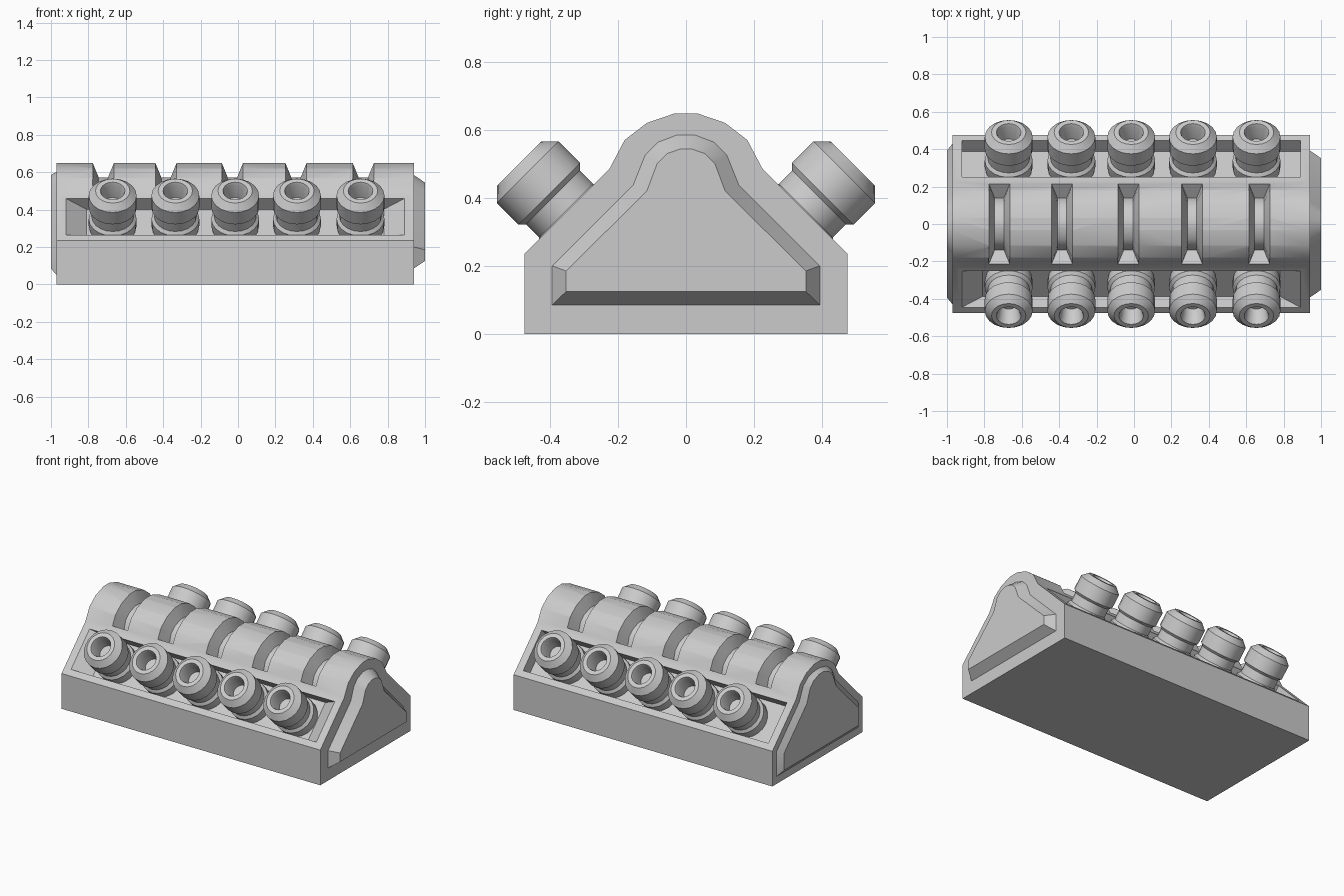
import bpy, bmesh, math
from mathutils import Vector

if "Cube" in bpy.data.objects:
    bpy.data.objects.remove(bpy.data.objects["Cube"])

S = math.sqrt(0.5)


def finish(name, bm, angle=35):
    bmesh.ops.recalc_face_normals(bm, faces=bm.faces)
    me = bpy.data.meshes.new(name)
    bm.to_mesh(me)
    bm.free()
    me.shade_smooth()
    me.set_sharp_from_angle(angle=math.radians(angle))
    ob = bpy.data.objects.new(name, me)
    bpy.context.collection.objects.link(ob)
    return ob


def loft(name, rings, caps=True):
    bm = bmesh.new()
    vs = [[bm.verts.new(p) for p in r] for r in rings]
    n = len(rings[0])
    for a, b in zip(vs, vs[1:]):
        for i in range(n):
            j = (i + 1) % n
            bm.faces.new((a[i], a[j], b[j], b[i]))
    if caps:
        bm.faces.new(vs[0])
        bm.faces.new(vs[-1])
    return finish(name, bm)


def section(x, half):
    pts = half + [(-y, z) for y, z in reversed(half)]
    return [(x, y, z) for y, z in pts]


def slope_point(x, u, v, side):
    # u runs out of the 45 degree face, v runs up along it
    return Vector((x, side * S * (u - v), S * (u + v)))


# Main housing with a raised panel on both ends
body_half = [(.475, 0), (.475, .235), (.225, .485), (.18, .57), (.115, .62), (.033, .648)]
panel_a = [(.43, .05), (.43, .217), (.19, .457), (.15, .545), (.098, .585), (.025, .602)]
panel_b = [(.393, .085), (.393, .2), (.155, .438), (.12, .525), (.083, .563), (.025, .585)]
panel_c = [(.352, .125), (.352, .185), (.115, .42), (.085, .50), (.055, .53), (.015, .544)]
body = loft("housing", [section(-1.0, panel_b), section(-.97, panel_a),
                        section(-.97, body_half), section(.94, body_half),
                        section(.94, panel_b), section(1.0, panel_c)])

cutters = []

# Long pockets in the sloping faces: tapered ends in front, square ends at the back
for side, inset in ((-1, .11), (1, 0)):
    rings = []
    for u, d in ((.42, inset), (.522, -inset * .25)):
        rings.append([slope_point(x, u, v, side) for x, v in
                      ((-.92 + d, -.128), (.89 - d, -.128), (.89 - d, .148), (-.92 + d, .148))])
    cutters.append(loft("pocket_cutter", rings))

# Tapered slots across the ridge
inner = [(.14, .45), (.12, .515), (.08, .55), (.02, .572)]
outer = [(.215, .505), (.18, .57), (.115, .62), (.033, .648)]
outer = [(a + (a - c) * .35, b + (b - d) * .35) for (a, b), (c, d) in zip(outer, inner)]
full_in = inner + [(-y, z) for y, z in reversed(inner)]
full_out = outer + [(-y, z) for y, z in reversed(outer)]
for x in (-.72, -.385, -.03, .31, .67):
    rings = [[(x - .025, a, b), (x + .025, a, b), (x + .067, c, d), (x - .067, c, d)]
             for (a, b), (c, d) in zip(full_in, full_out)]
    cutters.append(loft("slot_cutter", rings))

for c in cutters:
    c.hide_render = True
    m = body.modifiers.new("cut", 'BOOLEAN')
    m.operation = 'DIFFERENCE'
    m.solver = 'EXACT'
    m.object = c
deps = bpy.context.evaluated_depsgraph_get()
cut_mesh = bpy.data.meshes.new_from_object(body.evaluated_get(deps))
body.modifiers.clear()
body.data = cut_mesh
cut_mesh.shade_smooth()
cut_mesh.set_sharp_from_angle(angle=math.radians(35))
for c in cutters:
    bpy.data.objects.remove(c)

# Round hollow ports standing out of both pockets: (radius, height along the axis)
port = [(.05, .60), (.06, .685), (.066, .70), (.092, .70), (.128, .665), (.128, .575),
        (.112, .56), (.112, .505), (.128, .488), (.128, .44), (.12, .40)]
SIDES = 20
for side, label in ((-1, "front"), (1, "back")):
    for k, x in enumerate((-.67, -.335, -.015, .315, .655)):
        rings = []
        for r, u in port:
            rings.append([slope_point(x + r * math.cos(t), u, .007 + r * math.sin(t), side)
                          for t in (2 * math.pi * i / SIDES for i in range(SIDES))])
        loft(f"{label}_port_{k + 1}", rings)
